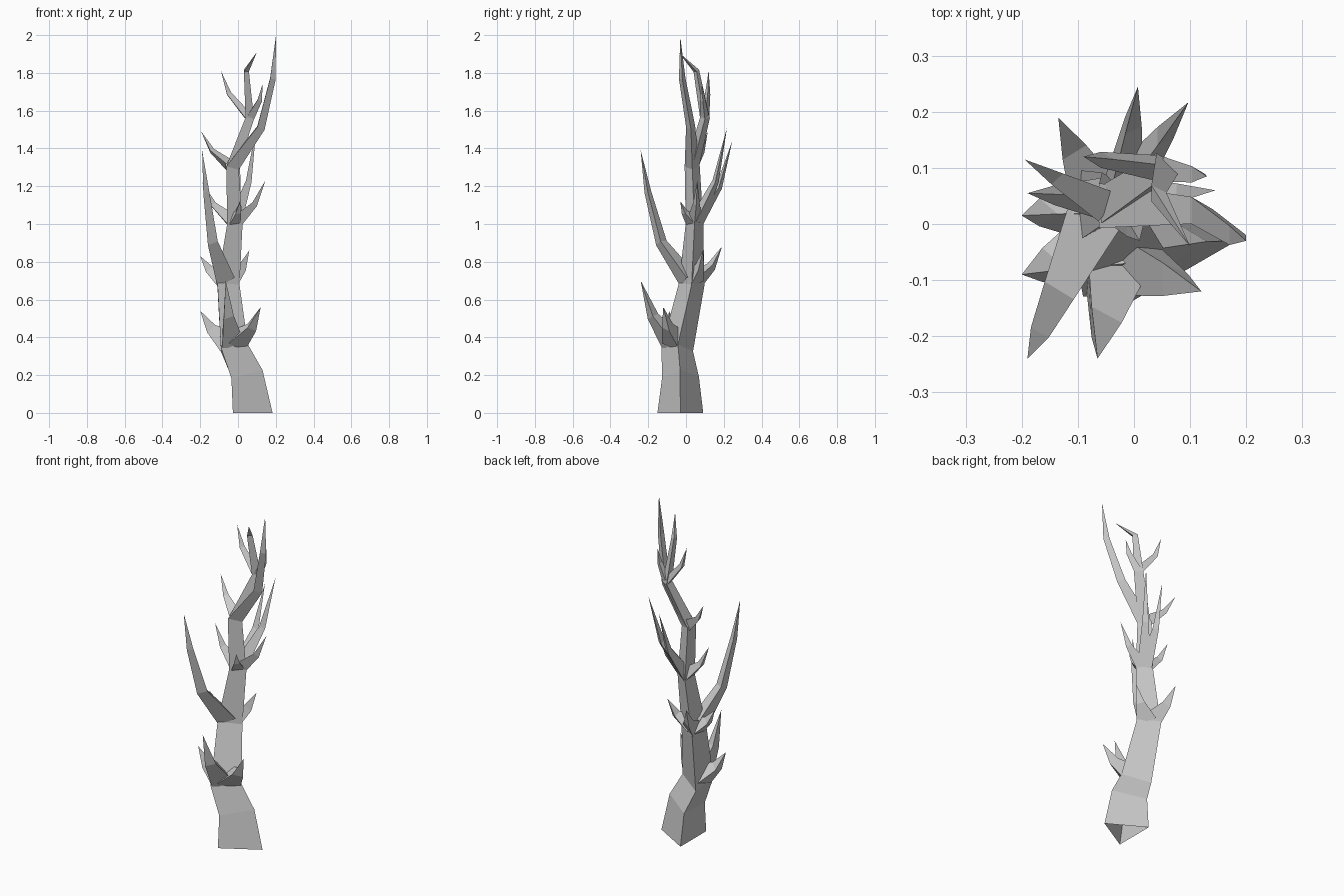
import bpy
from mathutils import Vector

if "Cube" in bpy.data.objects:
    bpy.data.objects.remove(bpy.data.objects["Cube"])


def limb(name, path, radii):
    """Three-sided tapering tube along a path, ending in a point."""
    verts, faces = [], []
    for i, (c, r) in enumerate(zip(path[:-1], radii)):
        t = (path[i + 1] - path[max(i - 1, 0)]).normalized()
        if c.z == 0:
            t = Vector((0, 0, 1))          # flat foot
        u = (Vector((1, 0, 0)) - t * t.x).normalized()
        v = t.cross(u)
        verts += [c + u * r] + [c - u * r / 2 + v * r * s for s in (.866, -.866)]
        if i:
            k = 3 * (i - 1)
            faces += [(k + j, k + (j + 1) % 3, k + 3 + (j + 1) % 3, k + 3 + j) for j in range(3)]
    k = len(verts)
    verts.append(path[-1])
    faces += [(k - 3 + j, k - 3 + (j + 1) % 3, k) for j in range(3)]
    me = bpy.data.meshes.new(name)
    me.from_pydata(verts, [], faces)
    ob = bpy.data.objects.new(name, me)
    bpy.context.collection.objects.link(ob)


def branch(name, root, radius, tip, bends):
    """Branch that leaves sideways, then turns up: bends are (sideways, up, width) fractions."""
    tip = Vector(tip)
    d = tip - root
    side = Vector((d.x, d.y, 0)).normalized()
    start = root + side * radius * .25 + Vector((0, 0, radius * .3))
    d = tip - start
    path = [start] + [start + Vector((d.x * s, d.y * s, d.z * h)) for s, h, w in bends] + [tip]
    limb(name, path, [radius * .8] + [radius * w for s, h, w in bends])


# Trunk running up into the tall leading shoot
trunk = [Vector(p) for p in ((.043, -.03, 0), (.02, -.03, .2), (-.043, -.045, .345),
                             (-.07, .03, .68), (-.03, .045, 1), (-.04, .033, 1.3),
                             (.115, .025, 1.51), (.18, -.02, 1.77), (.2, -.03, 1.99))]
girth = [.14, .113, .097, .078, .054, .046, .028, .02]
limb("trunk", trunk, girth)

# Upper fork, ending in a hooked tip
fork = Vector((.055, .1, 1.56))
limb("upper_fork", [trunk[5], fork, Vector((.04, .055, 1.81)), Vector((.1, -.04, 1.91))],
     [.04, .03, .018])
for n, tip in enumerate([(-.09, .12, 1.81), (.13, .085, 1.74)]):
    branch(f"upper_twig_{n}", fork, .033, tip, [(.72, .5, .5)])

# Branches grouped by the trunk joint they grow from
short, long = [(.62, .42, .37)], [(.57, .29, .45), (.85, .68, .27)]
tips = {
    2: [(.12, -.12, .56), (-.2, -.09, .54), (-.065, -.24, .7)],
    3: [(-.135, .19, .88), (.06, .09, .86), (-.2, .015, .83), (-.19, -.24, 1.39)],
    4: [(.007, .245, 1.44), (.097, .217, 1.51), (-.19, .055, 1.22), (.145, .06, 1.23),
        (.01, -.03, 1.12)],
    5: [(-.195, .115, 1.49)],
}
for joint, group in tips.items():
    for n, tip in enumerate(group):
        reach = tip[2] - trunk[joint].z
        branch(f"branch_{joint}_{n}", trunk[joint], girth[joint], tip,
               long if reach > .6 else short)
